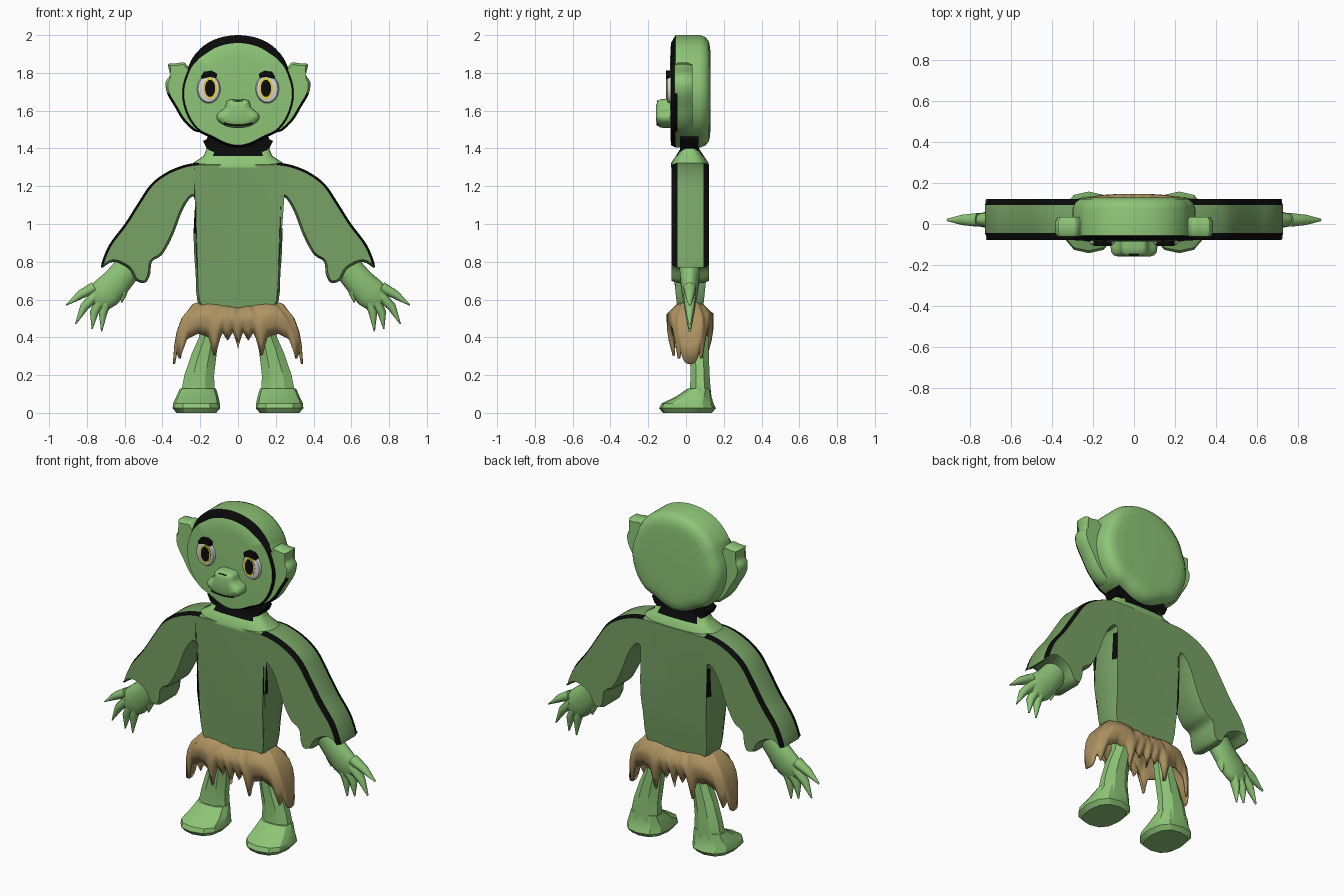
import bpy, bmesh, math
from mathutils import Vector

if "Cube" in bpy.data.objects:
    bpy.data.objects.remove(bpy.data.objects["Cube"])

def material(name, r, g, b):
    m = bpy.data.materials.new(name)
    m.diffuse_color = (r, g, b, 1)
    m.use_nodes = True
    m.node_tree.nodes["Principled BSDF"].inputs["Base Color"].default_value = m.diffuse_color
    return m

SKIN = material("skin green", 0.27, 0.56, 0.185)
SHIRT = material("shirt green", 0.185, 0.36, 0.13)
BLACK = material("black", 0.003, 0.003, 0.003)
TAN = material("tan cloth", 0.42, 0.29, 0.12)
WHITE = material("eye white", 0.72, 0.70, 0.72)
YELLOW = material("iris yellow", 0.75, 0.66, 0.03)

def interp(x, pts):
    for (a, u), (b, v) in zip(pts, pts[1:]):
        if x <= b:
            return u + (v - u) * max(0, x - a) / (b - a)
    return pts[-1][1]

def loft(name, rings, mats, rule=None, caps=True, mirror=False, angle=38):
    """Skin closed rings of points; rule(centre, normal) picks the second material."""
    bm = bmesh.new()
    vr = [[bm.verts.new(p) for p in r] for r in rings]
    n = len(rings[0])
    for a, b in zip(vr, vr[1:]):
        for i in range(n):
            bm.faces.new((a[i], a[(i + 1) % n], b[(i + 1) % n], b[i]))
    if caps:
        ends = [bm.faces.new(vr[0]), bm.faces.new(vr[-1])]
        bmesh.ops.triangulate(bm, faces=ends, ngon_method='EAR_CLIP')
    bmesh.ops.recalc_face_normals(bm, faces=bm.faces)
    for f in bm.faces:
        f.smooth = True
        if rule and rule(f.calc_center_median(), f.normal):
            f.material_index = 1
    me = bpy.data.meshes.new(name)
    bm.to_mesh(me)
    bm.free()
    me.set_sharp_from_angle(angle=math.radians(angle))
    for m in mats:
        me.materials.append(m)
    ob = bpy.data.objects.new(name, me)
    bpy.context.collection.objects.link(ob)
    if mirror:
        ob.modifiers.new("mirror", 'MIRROR').use_mirror_merge = False
    return ob

def both(half):
    """Complete a top-to-bottom right half outline with its left side."""
    return half + [(-x, z) for x, z in reversed(half) if x > 0]

def smooth(pts, k=4):
    """Closed Catmull-Rom curve through the points."""
    out, n = [], len(pts)
    for i in range(n):
        p = [Vector(pts[(i + j) % n]) for j in (-1, 0, 1, 2)]
        for s in range(k):
            t = s / k
            out.append(0.5 * (2 * p[1] + (p[2] - p[0]) * t + (2 * p[0] - 5 * p[1] + 4 * p[2] - p[3]) * t * t
                              + (3 * p[1] - p[0] - 3 * p[2] + p[3]) * t ** 3))
    return out

def plate(name, outline, steps, mats, rule=None, depth=lambda x, y, z: y, **kw):
    """Clockwise xz outline stacked along y; steps are (inset, y), inset may depend on z."""
    n, rings = len(outline), []
    for inset, y in steps:
        ring = []
        for i, p in enumerate(outline):
            t = (outline[(i + 1) % n] - outline[i - 1]).normalized()
            d = inset(p.y) if callable(inset) else inset
            q = p - Vector((-t.y, t.x)) * d
            ring.append((q.x, depth(q.x, y, q.y), q.y))
        rings.append(ring)
    return loft(name, rings, mats, rule, **kw)

def ellipse(cx, cz, rx, rz, n=28):
    return [Vector((cx + rx * math.sin(a), cz + rz * math.cos(a)))
            for a in (math.tau * i / n for i in range(n))]

def tube(name, path, mat, cy=0.02, n=14, mirror=True):
    """Limb in the xz plane; path entries are (x, z, half width, half depth)."""
    rings = []
    for i, (x, z, w, d) in enumerate(path):
        a, b = path[max(i - 1, 0)], path[min(i + 1, len(path) - 1)]
        t = Vector((b[0] - a[0], b[1] - a[1])).normalized()
        rings.append([(x - t.y * w * math.cos(k), cy + d * math.sin(k), z + t.x * w * math.cos(k))
                      for k in (math.tau * j / n for j in range(n))])
    return loft(name, rings, [mat], mirror=mirror, angle=60)

def stack(name, sections, mats, n=8, power=1.0, turn=0.0, **kw):
    """Upright loft; sections are (cx, cy, z, rx, ry)."""
    def sp(v):
        return math.copysign(abs(v) ** power, v)
    rings = [[(cx + rx * sp(math.cos(a)), cy + ry * sp(math.sin(a)), z)
              for a in (math.tau * (i + turn) / n for i in range(n))] for cx, cy, z, rx, ry in sections]
    return loft(name, rings, mats, **kw)

# Head: thick rounded slab with a black front rim
head = smooth(both([(0, 2.0), (0.1, 1.985), (0.18, 1.945), (0.24, 1.88), (0.27, 1.81), (0.295, 1.73),
                    (0.295, 1.65), (0.265, 1.56), (0.21, 1.49), (0.14, 1.455), (0.07, 1.42), (0, 1.405)]))
rim = lambda z: 0.012 + 0.03 * max(0, min(1, (z - 1.82) / 0.12))
plate("head", head, [(0.12, -0.084), (rim, -0.08), (0, -0.055), (0, 0.075), (0.012, 0.105), (0.035, 0.122),
                     (0.07, 0.128), (0.12, 0.13)], [SKIN, BLACK],
      rule=lambda c, n: -0.08 < c.y < -0.056 and abs(n.y) < 0.92)

# Ears: thinner flared plates, black along the lower front rim
ear = smooth([Vector(p) for p in [(0.2, 1.80), (0.26, 1.83), (0.285, 1.855), (0.33, 1.85), (0.37, 1.845),
              (0.36, 1.79), (0.383, 1.75), (0.375, 1.69), (0.335, 1.62), (0.285, 1.54), (0.21, 1.485),
              (0.16, 1.56), (0.16, 1.7)]], 3)
plate("ear", ear, [(0.012, -0.062), (0, -0.045), (0, 0.01), (0.012, 0.035)], [SKIN, BLACK],
      rule=lambda c, n: -0.062 < c.y < -0.046 and c.z < 1.7 and n.z < 0 and c.x > 0.2, mirror=True)

# Eyes and brows
plate("eye_white", ellipse(0.155, 1.715, 0.062, 0.076), [(0.02, -0.103), (0.006, -0.098), (0, -0.088), (0, -0.07)],
      [WHITE], mirror=True)
for nm, rx, rz, y, m in (("iris", 0.037, 0.056, -0.105, YELLOW), ("pupil", 0.027, 0.045, -0.107, BLACK)):
    plate(nm, ellipse(0.148, 1.718, rx, rz), [(0, y), (0, -0.1)], [m], mirror=True)
brow = [Vector(p) for p in [(0.11, 1.795), (0.14, 1.812), (0.18, 1.806), (0.197, 1.78), (0.19, 1.768),
                            (0.15, 1.778), (0.115, 1.772)]]
plate("brow", brow, [(0, -0.106), (0, -0.08)], [BLACK], mirror=True)

# Nose and muzzle, with a thin mouth line
nose = smooth(both([(0, 1.663), (0.055, 1.655), (0.072, 1.615), (0.108, 1.585), (0.11, 1.55), (0.065, 1.518), (0, 1.508)]))
plate("nose", nose, [(0.035, -0.158), (0.015, -0.152), (0.004, -0.138), (0, -0.115), (0, -0.07)], [SKIN], angle=50)
tube("mouth", [(x, 1.523 + 1.8 * x * x, 0.004, 0.004) for x in (0, 0.02, 0.04, 0.06, 0.075)], BLACK, -0.152, 6)
tube("nose_crease", [(0, 1.652, 0.003, 0.004), (0.025, 1.65, 0.003, 0.004)], BLACK, -0.15, 6)

# Neck and black collar
stack("neck", [(0, 0.02, 1.30, 0.25, 0.1), (0, 0.02, 1.325, 0.235, 0.098), (0, 0.02, 1.36, 0.182, 0.074),
               (0, 0.02, 1.40, 0.165, 0.048), (0, 0.02, 1.46, 0.16, 0.04)], [SKIN, BLACK], n=40, power=0.6,
      rule=lambda c, n: c.z > 1.365 and abs(c.x) < 0.13)
collar = [Vector(p) for p in both([(0, 1.46), (0.13, 1.47), (0.155, 1.49), (0.165, 1.45), (0.185, 1.44),
                                   (0.165, 1.40), (0.12, 1.375), (0, 1.36)])]
plate("collar", collar, [(0, -0.032), (0, 0.065)], [BLACK])

# Shirt: torso and sleeves in one slab with black piping on the sleeve edges
shirt = smooth(both([(0, 1.325), (0.15, 1.325), (0.26, 1.318), (0.37, 1.278), (0.46, 1.212), (0.53, 1.11),
                     (0.60, 1.0), (0.685, 0.885), (0.725, 0.77), (0.66, 0.80), (0.58, 0.765), (0.54, 0.70),
                     (0.49, 0.69), (0.465, 0.735), (0.455, 0.80), (0.40, 0.84), (0.345, 0.94), (0.295, 1.07),
                     (0.25, 1.14), (0.228, 1.12), (0.235, 0.95), (0.225, 0.75), (0.195, 0.555), (0, 0.55)]))
def taper(x, y, z):
    k = interp(z, [(0.55, 0.68), (0.85, 1.0)]) if abs(x) < 0.3 else 1
    return 0.022 + (y - 0.022) * k
plate("shirt", shirt, [(0.012, -0.078), (0, -0.045), (0, 0.092), (0.012, 0.122)], [SHIRT, BLACK], depth=taper,
      rule=lambda c, n: abs(c.x) > 0.2 and n.z > 0 and abs(n.y) < 0.9 and (c.y < -0.05 or c.y > 0.095))

# Hands: forearm with palm, four pointed fingers and a thumb
tube("hand", [(0.53, 0.84, 0.07, 0.055), (0.60, 0.745, 0.075, 0.055), (0.645, 0.69, 0.078, 0.05),
              (0.70, 0.635, 0.085, 0.042), (0.745, 0.59, 0.07, 0.032), (0.765, 0.57, 0.03, 0.015)], SKIN)
fingers = [((0.76, 0.665), (0.835, 0.625), (0.91, 0.57)), ((0.75, 0.625), (0.815, 0.56), (0.86, 0.47)),
           ((0.725, 0.60), (0.762, 0.53), (0.772, 0.445)), ((0.69, 0.61), (0.715, 0.53), (0.722, 0.432)),
           ((0.61, 0.68), (0.61, 0.63), (0.615, 0.585))]
for i, (a, b, c) in enumerate(fingers):
    tube("thumb" if i == 4 else f"finger_{i + 1}",
         [(*a, 0.03, 0.035), (*b, 0.023, 0.026), (*c, 0.003, 0.006)], SKIN, n=10)

# Ragged skirt: flared ring whose hem height follows the distance from the middle
HEM = [(0, 0.34), (0.025, 0.43), (0.055, 0.38), (0.085, 0.43), (0.125, 0.28), (0.155, 0.40), (0.21, 0.42),
       (0.27, 0.39), (0.31, 0.28), (0.33, 0.33), (0.345, 0.26)]
rings, N = [], 160
for t, rx, ry in ((0, 0.17, 0.06), (0.07, 0.24, 0.085), (0.3, 0.30, 0.128), (0.5, 0.325, 0.13),
                  (0.7, 0.337, 0.122), (1, 0.345, 0.10)):
    ring = []
    for i in range(N):
        a = math.tau * i / N
        c, s = math.cos(a), math.sin(a)
        top, hem = 0.56 + 0.04 * abs(c), interp(0.345 * abs(c), HEM)
        bulge = 1 + 0.18 * t * (abs(c) - 0.6)
        ring.append((rx * c, 0.022 + math.copysign(abs(s) ** 0.6, s) * ry * bulge, top + (hem - top) * t))
    rings.append(ring)
skirt = loft("skirt", rings, [TAN], caps=False, angle=60)
skirt.modifiers.new("cloth", 'SOLIDIFY').thickness = 0.012

# Legs and feet: faceted eight-sided lofts
stack("leg", [(0.14, 0.06, 0.54, 0.055, 0.05), (0.155, 0.068, 0.40, 0.056, 0.054), (0.18, 0.07, 0.31, 0.072, 0.055),
              (0.205, 0.075, 0.20, 0.085, 0.054), (0.212, 0.075, 0.12, 0.095, 0.06), (0.215, 0.06, 0.08, 0.105, 0.075)],
      [SKIN], n=8, turn=0.5, mirror=True, angle=25)
stack("foot", [(0.212, 0.07, 0.13, 0.095, 0.06), (0.215, 0.04, 0.085, 0.112, 0.095), (0.22, 0.008, 0.05, 0.124, 0.138),
               (0.22, 0.008, 0.025, 0.126, 0.15), (0.22, 0.008, 0.0, 0.105, 0.13)], [SKIN], n=12, power=0.8,
      mirror=True, angle=25)
